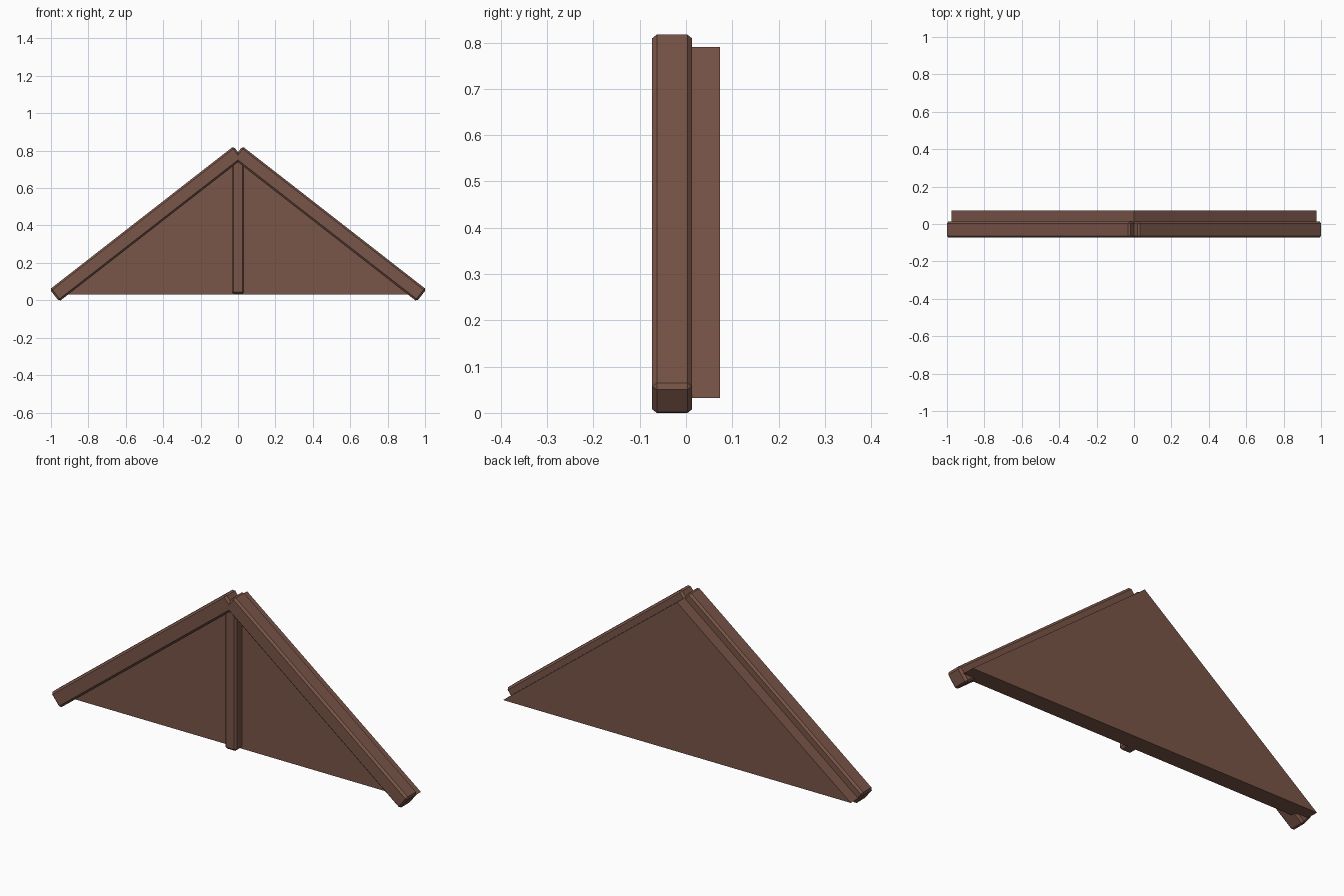
import bpy, bmesh, math
from mathutils import Matrix, Vector

if "Cube" in bpy.data.objects:
    bpy.data.objects.remove(bpy.data.objects["Cube"])

brown = bpy.data.materials.new("brown_wood")
brown.diffuse_color = (0.191, 0.091, 0.065, 1)
brown.use_nodes = True
brown.node_tree.nodes["Principled BSDF"].inputs["Base Color"].default_value = brown.diffuse_color


def finish(name, bm):
    bmesh.ops.recalc_face_normals(bm, faces=bm.faces)
    me = bpy.data.meshes.new(name)
    bm.to_mesh(me)
    bm.free()
    me.materials.append(brown)
    ob = bpy.data.objects.new(name, me)
    bpy.context.collection.objects.link(ob)
    return ob


def bevelled_beam(name, centre, size, tilt=0.0, bevel=0.01):
    bm = bmesh.new()
    bmesh.ops.create_cube(bm, size=1)
    bmesh.ops.scale(bm, vec=size, verts=bm.verts)
    bmesh.ops.bevel(bm, geom=list(bm.edges), offset=bevel, segments=1,
                    affect='EDGES', profile=0.5)
    bm.transform(Matrix.Translation(centre) @ Matrix.Rotation(tilt, 4, 'Y'))
    return finish(name, bm)


# Sloping rafters, crossing at the peak
slope = math.radians(37.9)
for side, label in ((-1, "left"), (1, "right")):
    bevelled_beam(label + "_rafter", (side * 0.490, -0.030, 0.4085),
                  (1.245, 0.086, 0.082), side * slope)

# Upright post in the middle
bevelled_beam("centre_post", (0, -0.026, 0.392), (0.066, 0.078, 0.715))

# Triangular gable panel behind the beams
bm = bmesh.new()
tri = [(-0.977, 0.032), (0.977, 0.032), (0, 0.79)]
face = bm.faces.new([bm.verts.new((x, -0.014, z)) for x, z in tri])
ext = bmesh.ops.extrude_face_region(bm, geom=[face])
bmesh.ops.translate(bm, vec=Vector((0, 0.087, 0)),
                    verts=[v for v in ext["geom"] if isinstance(v, bmesh.types.BMVert)])
if not face.is_valid or len(bm.faces) < 5:
    bmesh.ops.holes_fill(bm, edges=[e for e in bm.edges if e.is_boundary], sides=3)
finish("gable_panel", bm)
